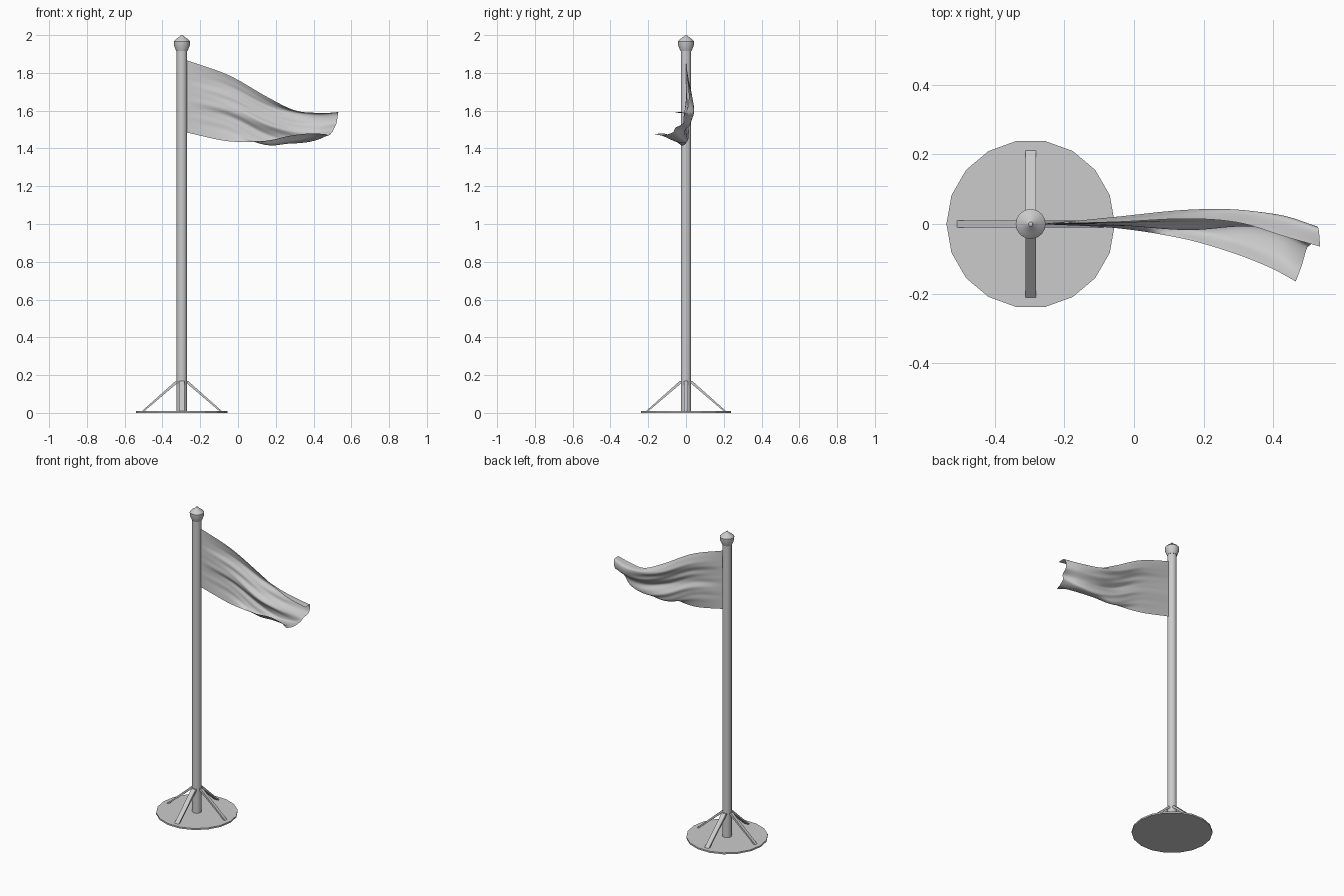
import bpy, bmesh, math
from mathutils import Vector

if "Cube" in bpy.data.objects:
    bpy.data.objects.remove(bpy.data.objects["Cube"])

PX = -0.297  # pole axis


def make_object(name, verts, faces, smooth=None):
    me = bpy.data.meshes.new(name)
    me.from_pydata(verts, [], faces)
    bm = bmesh.new()
    bm.from_mesh(me)
    bmesh.ops.recalc_face_normals(bm, faces=bm.faces)
    bm.to_mesh(me)
    bm.free()
    ob = bpy.data.objects.new(name, me)
    bpy.context.collection.objects.link(ob)
    if smooth:
        bpy.ops.object.select_all(action='DESELECT')
        ob.select_set(True)
        bpy.context.view_layer.objects.active = ob
        bpy.ops.object.shade_smooth_by_angle(angle=math.radians(smooth))
    return ob


def lathe(name, profile, n, smooth=None):
    verts = [(PX + r * math.cos(2 * math.pi * i / n), r * math.sin(2 * math.pi * i / n), z)
             for r, z in profile for i in range(n)]
    faces = [(k * n + i, k * n + (i + 1) % n, (k + 1) * n + (i + 1) % n, (k + 1) * n + i)
             for k in range(len(profile) - 1) for i in range(n)]
    faces += [tuple(range(n)), tuple(range((len(profile) - 1) * n, len(profile) * n))]
    return make_object(name, verts, faces, smooth)


# base plate, pole and finial
lathe("base_plate", [(0.242, 0), (0.242, 0.01)], 18)
lathe("pole", [(0.028, 0.01), (0.028, 1.93)], 18, 30)
lathe("finial", [(0.03, 1.915), (0.042, 1.945), (0.043, 1.967), (0.03, 1.98),
                 (0.01, 1.994), (0.006, 2.0)], 18, 30)

# four flat braces
for i in range(4):
    a = i * math.pi / 2
    d = Vector((math.cos(a), math.sin(a), 0))
    side = Vector((-d.y, d.x, 0)) * (0.015 if i % 2 else 0.01)
    outline = [(0.024, 0.168), (0.034, 0.168), (0.211, 0.01), (0.198, 0.01), (0.024, 0.158)]
    vs = [Vector((PX, 0, z)) + d * r + s * side for s in (-1, 1) for r, z in outline]
    n = len(outline)
    fs = [tuple(range(n)), tuple(range(n, 2 * n))]
    fs += [(k, (k + 1) % n, n + (k + 1) % n, n + k) for k in range(n)]
    make_object("brace_%d" % (i + 1), vs, fs)

# flag cross-sections from hoist to fly: x at top and bottom, then (y, z) from top to bottom edge
sections = [
    (-0.275, -0.275, [(0, 1.868), (0, 1.80), (0, 1.74), (0, 1.675), (0, 1.61), (0, 1.55), (0, 1.485)]),
    (-0.05, -0.05, [(0.006, 1.788), (0.02, 1.735), (0.008, 1.68), (-0.004, 1.62),
                    (0.006, 1.56), (0, 1.50), (-0.012, 1.438)]),
    (0.15, 0.14, [(0.015, 1.675), (0.038, 1.635), (0.018, 1.585), (-0.012, 1.53),
                  (0.012, 1.47), (-0.012, 1.42), (-0.042, 1.44)]),
    (0.30, 0.28, [(0.004, 1.602), (0.04, 1.59), (0.025, 1.54), (-0.005, 1.49),
                  (0.006, 1.435), (-0.04, 1.43), (-0.082, 1.468)]),
    (0.43, 0.39, [(-0.035, 1.588), (0.02, 1.58), (0.018, 1.53), (-0.015, 1.49),
                  (-0.02, 1.445), (-0.08, 1.447), (-0.125, 1.48)]),
    (0.535, 0.465, [(-0.065, 1.59), (-0.014, 1.588), (-0.012, 1.535), (-0.055, 1.51),
                    (-0.07, 1.485), (-0.12, 1.47), (-0.165, 1.475)]),
]


def spline(pts, t):
    f = t * (len(pts) - 1)
    i = min(int(f), len(pts) - 2)
    f -= i
    p1, p2 = pts[i], pts[i + 1]
    p0 = pts[i - 1] if i else 2 * p1 - p2
    p3 = pts[i + 2] if i + 2 < len(pts) else 2 * p2 - p1
    return 0.5 * (2 * p1 + (p2 - p0) * f + (2 * p0 - 5 * p1 + 4 * p2 - p3) * f * f
                  + (3 * p1 - p0 - 3 * p2 + p3) * f ** 3)


NU, NV = 72, 48
rows = []
for x0, x1, pts in sections:
    m = len(pts) - 1
    row = [Vector((x0 + (x1 - x0) * (k / m) ** 1.5, y, z)) for k, (y, z) in enumerate(pts)]
    rows.append([spline(row, j / NV) for j in range(NV + 1)])
verts = []
for i in range(NU + 1):
    u = i / NU
    for j in range(NV + 1):
        v = j / NV
        p = spline([r[j] for r in rows], u)
        # fine diagonal creases running out from the hoist
        w = math.sin(math.pi * min(u * 1.3, 1)) * math.sin(math.pi * v)
        p.y += 0.004 * w * math.sin(30 * v + 5 * u) + 0.002 * w * math.sin(55 * v - 8 * u)
        verts.append(p)
faces = [(i * (NV + 1) + j, (i + 1) * (NV + 1) + j, (i + 1) * (NV + 1) + j + 1, i * (NV + 1) + j + 1)
         for i in range(NU) for j in range(NV)]
make_object("flag", verts, faces, 60)
